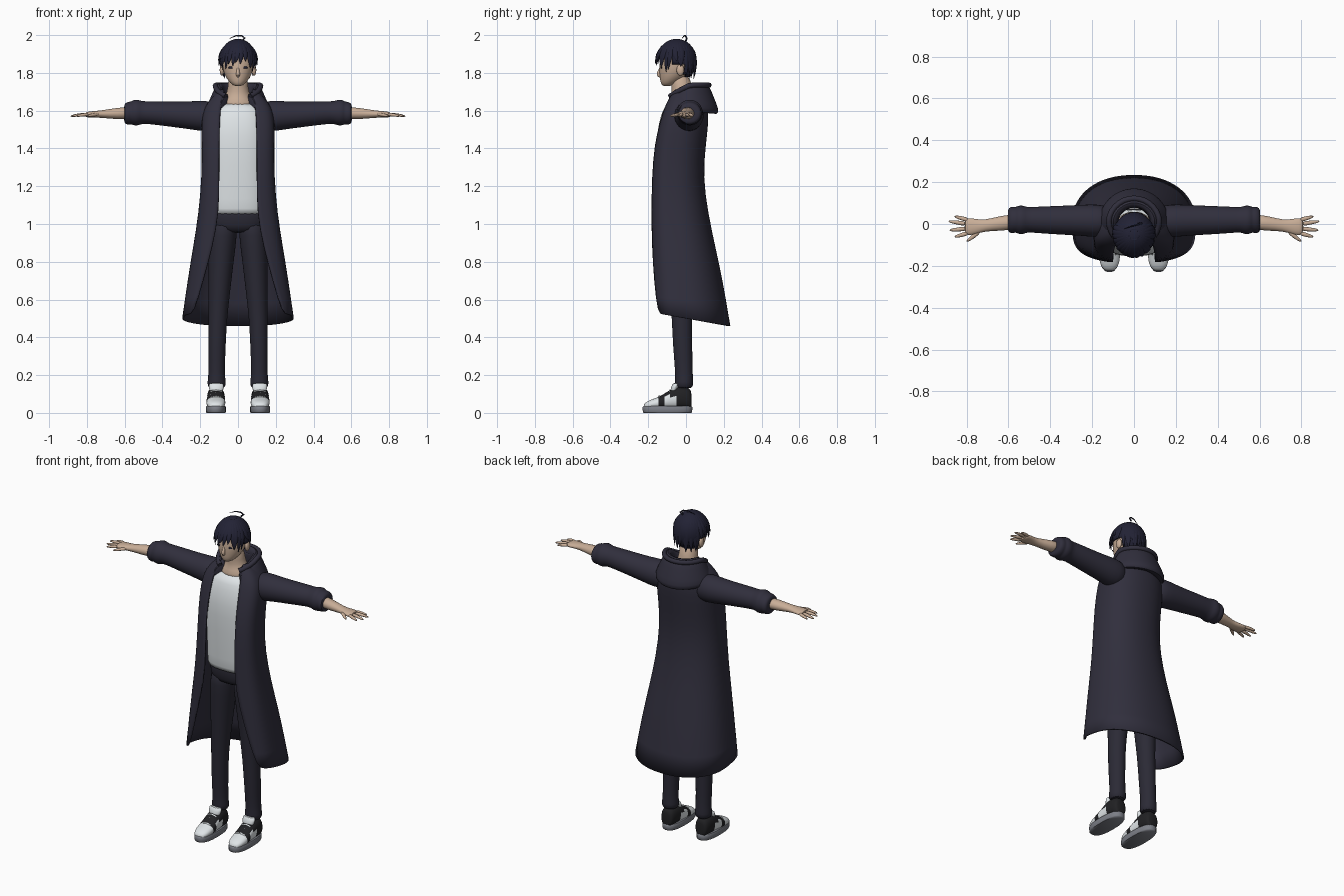
import bpy, bmesh, math, random
from mathutils import Vector
from math import sin, cos, pi

random.seed(4)
cube = bpy.data.objects.get("Cube")
if cube:
    bpy.data.objects.remove(cube)


def material(name, rgb):
    m = bpy.data.materials.new(name)
    m.use_nodes = True
    m.diffuse_color = (*rgb, 1)
    m.node_tree.nodes["Principled BSDF"].inputs["Base Color"].default_value = (*rgb, 1)
    return m


COAT = material("navy coat", (0.030, 0.028, 0.046))
PANTS = material("dark trousers", (0.024, 0.023, 0.036))
HAIR = material("midnight hair", (0.016, 0.016, 0.035))
SKIN = material("skin", (0.58, 0.42, 0.31))
WHITE = material("white cloth", (0.74, 0.78, 0.80))
SOLE = material("grey rubber", (0.20, 0.21, 0.24))
BLACK = material("black leather", (0.015, 0.015, 0.017))


def finish(name, bm, mats, sub=1, thick=0):
    bmesh.ops.recalc_face_normals(bm, faces=bm.faces)
    me = bpy.data.meshes.new(name)
    bm.to_mesh(me)
    bm.free()
    for m in mats:
        me.materials.append(m)
    me.shade_smooth()
    me.set_sharp_from_angle(angle=math.radians(60))
    ob = bpy.data.objects.new(name, me)
    bpy.context.collection.objects.link(ob)
    if sub:
        ob.modifiers.new("smooth", "SUBSURF").levels = sub
        ob.modifiers["smooth"].render_levels = sub
    if thick:
        s = ob.modifiers.new("cloth", "SOLIDIFY")
        s.thickness, s.offset = thick, 0
    return ob


def skin_rings(bm, rings, closed=True, caps=True):
    rows = [[bm.verts.new(p) for p in r] for r in rings]
    n = len(rows[0])
    for a, b in zip(rows, rows[1:]):
        for i in range(n if closed else n - 1):
            j = (i + 1) % n
            bm.faces.new((a[i], a[j], b[j], b[i]))
    if caps:
        bm.faces.new(rows[0])
        bm.faces.new(rows[-1])


def loft(name, rings, mat, closed=True, caps=True, sub=1, thick=0):
    bm = bmesh.new()
    skin_rings(bm, rings, closed, caps)
    return finish(name, bm, [mat], sub, thick)


def ring(c, a, b, axis="z", n=2, seg=16):
    """Superellipse around c in the plane across the axis."""
    pts = []
    for i in range(seg):
        t = 2 * pi * (i + 0.5) / seg
        r = (abs(cos(t)) ** n + abs(sin(t)) ** n) ** (-1 / n)
        u, v = a * r * cos(t), b * r * sin(t)
        off = {"z": (u, v, 0), "x": (0, u, v), "y": (u, 0, v)}[axis]
        pts.append(Vector(c) + Vector(off))
    return pts


def tube_rings(pts, widths, up, flat=1.0, seg=8):
    """Rings along a path; up gives the thin direction at a point."""
    pts, out = [Vector(p) for p in pts], []
    for i, p in enumerate(pts):
        t = (pts[min(i + 1, len(pts) - 1)] - pts[max(i - 1, 0)]).normalized()
        side = t.cross(up(p)).normalized()
        nor = side.cross(t)
        out.append([p + widths[i] * (side * cos(k * 2 * pi / seg) + nor * flat * sin(k * 2 * pi / seg))
                    for k in range(seg)])
    return out


def up_z(p):
    return Vector((0, 0, 1))


def up_y(p):
    return Vector((0, 1, 0))


def ball(name, c, r, mat):
    bm = bmesh.new()
    bmesh.ops.create_uvsphere(bm, u_segments=16, v_segments=10, radius=1)
    for v in bm.verts:
        v.co = Vector([c[i] + v.co[i] * r[i] for i in range(3)])
    return finish(name, bm, [mat], 0)


# Long open coat: half width, front, back and half opening at each height
coat_rows = []
for z, w, yf, yb, o in [(.53, .29, -.17, .23, .235), (.70, .262, -.176, .19, .185), (.88, .232, -.18, .15, .135),
                        (1.06, .203, -.18, .112, .10), (1.25, .187, -.178, .085, .10), (1.42, .187, -.165, .10, .10),
                        (1.54, .19, -.135, .115, .097), (1.62, .175, -.11, .112, .092),
                        (1.67, .13, -.085, .095, .082), (1.71, .095, -.06, .08, .07)]:
    cy = (yf + yb) / 2 - 0.02
    start = math.atan(((w / o) ** 4 - 1) ** -0.25)
    row = []
    for i in range(33):
        t = start + (2 * pi - 2 * start) * i / 32
        front = cos(t) > 0
        n = 4 if front else 2.2
        r = (abs(cos(t)) ** n + abs(sin(t)) ** n) ** (-1 / n)
        y = cy - r * cos(t) * (cy - yf if front else yb - cy)
        drop = 0.07 * (y - yf) / (yb - yf) if z < 0.6 else 0
        row.append((w * r * sin(t), y, z - drop))
    coat_rows.append(row)
loft("long_coat", coat_rows, COAT, closed=False, caps=False, thick=0.01)

# Hood lying folded around the neck
hood_rows, rim = [], []
for i in range(25):
    t = math.radians(38 + 284 * i / 24)
    b = (1 - cos(t)) / 2
    k = min(1, b * 1.7)
    s = 0.84 + 0.16 * k
    prof = [(.07, 1.63), (.08, 1.66 + .08 * k), (.10, 1.672 + .083 * k), (.128, 1.665 + .06 * k), (.15, 1.655 + .01 * k),
            (.176, 1.63 - .025 * b), (.168, 1.615 - .04 * b), (.13, 1.60 - .01 * b)]
    hood_rows.append([(r * s * sin(t), -r * s * cos(t), z) for r, z in prof])
    rim.append((.122 * s * sin(t), -.122 * s * cos(t), 1.665 + .07 * k))
loft("hood", hood_rows, COAT)
loft("hood_rim", tube_rings(rim, [.014] * 25, up_z), COAT, sub=0)

# Shirt, hips, neck
loft("shirt", [ring((0, (f + b) / 2, z), w, (b - f) / 2, n=2.6, seg=24) for z, w, f, b in
               [(1.05, .155, -.135, .06), (1.06, .157, -.14, .06), (1.2, .155, -.148, .05), (1.42, .16, -.158, .06),
                (1.52, .16, -.148, .07), (1.6, .14, -.125, .07), (1.645, .11, -.10, .06)]], WHITE)
loft("hips", [ring((0, -.025, z), w, d, n=2.5, seg=24) for z, w, d in
              [(.95, .12, .075), (.99, .148, .092), (1.04, .152, .098), (1.1, .15, .098)]], PANTS)
loft("neck", [ring((0, y, z), a, b) for z, y, a, b in
              [(1.6, -.015, .11, .085), (1.65, -.018, .09, .075), (1.68, -.018, .066, .06), (1.72, -.022, .054, .054),
               (1.8, -.035, .052, .054)]], SKIN)

# Head with nose, ears and eyes
loft("head", [ring((0, (f + b) / 2, z), w, (b - f) / 2, seg=20) for z, w, f, b in
              [(1.73, .016, -.12, -.085), (1.738, .032, -.13, -.06), (1.755, .05, -.137, -.03), (1.785, .07, -.14, .01),
               (1.82, .082, -.143, .03), (1.87, .088, -.14, .045), (1.92, .082, -.125, .04), (1.96, .05, -.09, .01)]],
     SKIN)
loft("nose", tube_rings([(0, -.132, 1.835), (0, -.142, 1.81), (0, -.148, 1.79), (0, -.134, 1.776)],
                        [.005, .009, .013, .007], up_y), SKIN)
for s, side in ((1, "left"), (-1, "right")):
    ball(side + "_ear", (s * .085, -.03, 1.815), (.012, .02, .03), SKIN)
    ball(side + "_eye", (s * .036, -.131, 1.828), (.016, .004, .006), HAIR)

# Hair: cap, overlapping locks and one stray curl
CROWN = Vector((0, -.05, 1.865))
bm = bmesh.new()
bmesh.ops.create_uvsphere(bm, u_segments=28, v_segments=18, radius=1)
for v in bm.verts:
    v.co = CROWN + Vector((v.co.x * .096, v.co.y * .104, v.co.z * .112))
gone = [f for f in bm.faces for c in [f.calc_center_median()]
        if c.z < 1.775 or (c.z < 1.85 and c.y < -.01) or (c.z < 1.885 and c.y < -.07)]
bmesh.ops.delete(bm, geom=gone, context="FACES")
finish("hair_cap", bm, [HAIR], 0, 0.006)


def on_head(a, phi, lift=1.0):
    s = sin(phi) if phi < pi / 2 else max(sin(phi), 0.82)
    return CROWN + Vector((.1 * s * sin(a), -.108 * s * cos(a), .115 * cos(phi))) * lift


def outward(p):
    return (p - CROWN).normalized()


bm = bmesh.new()
for i in range(30):
    a = 2 * pi * i / 30
    turn = abs((a + pi) % (2 * pi) - pi)
    end = 1.82 if turn < 1.0 else 2.15 if turn < 1.4 else 1.75 if turn < 1.9 else 2.45
    end += random.uniform(-.22, .16)
    sway = random.uniform(-.16, .16)
    steps = [(.15, 0, 1), (.6, 0, 1), (1.15, 0, 1), ((1.15 + end) / 2, sway / 2, 1.01), (end, sway, 1.07)]
    pts = [on_head(a + d, p, l) for p, d, l in steps]
    skin_rings(bm, tube_rings(pts, [.006, .015, .019, .015, .001], outward, 0.4, 6))
finish("hair_locks", bm, [HAIR])
loft("hair_curl", tube_rings([(.02, .0, 1.97), (.036, .004, 1.984), (.02, -.002, 1.996), (-.01, -.01, 1.997),
                              (-.045, -.022, 1.982)], [.005, .005, .004, .003, .001], up_y), HAIR, sub=0)

for s, side in ((1, "left"), (-1, "right")):
    # Sleeve with rolled cuff
    loft(side + "_sleeve", [ring((s * x, y, z), a, b, "x") for x, y, z, a, b in
                            [(.10, .015, 1.57, .07, .075), (.18, .015, 1.572, .082, .085), (.25, .018, 1.575, .075, .075),
                             (.36, .018, 1.582, .07, .068), (.47, .02, 1.59, .064, .062), (.51, .02, 1.59, .06, .06),
                             (.53, .02, 1.59, .071, .071), (.555, .02, 1.59, .069, .069), (.565, .02, 1.588, .061, .061),
                             (.58, .02, 1.586, .066, .063), (.60, .018, 1.585, .06, .055), (.603, .018, 1.585, .045, .042)]],
         COAT)
    # Forearm, palm and fingers
    loft(side + "_forearm", [ring((s * x, y, z), a, b, "x") for x, y, z, a, b in
                             [(.56, .012, 1.588, .04, .035), (.64, .003, 1.585, .036, .031), (.715, -.008, 1.582, .027, .021),
                              (.75, -.012, 1.581, .036, .018), (.79, -.013, 1.58, .043, .016),
                              (.81, -.012, 1.578, .038, .013)]], SKIN)
    for name, base, mid, tip in [("index", (.79, -.042), (.825, -.053), (.86, -.062)),
                                 ("middle", (.80, -.022), (.84, -.026), (.885, -.03)),
                                 ("ring", (.80, .0), (.845, .007), (.89, .014)),
                                 ("little", (.79, .018), (.825, .028), (.86, .037)),
                                 ("thumb", (.735, -.03), (.77, -.062), (.802, -.084))]:
        path = [(s * p[0], p[1], z) for p, z in zip((base, mid, tip), (1.58, 1.578, 1.57))]
        loft(f"{side}_{name}_finger", tube_rings(path, [.0125, .011, .006], up_z, 0.85), SKIN)
    # Trouser leg
    loft(side + "_leg", [ring((s * x, y, z), a, b) for z, x, y, a, b in
                         [(1.03, .075, -.022, .07, .09), (.95, .078, -.022, .076, .09), (.8, .09, -.02, .068, .08),
                          (.62, .10, -.022, .057, .063), (.5, .107, -.022, .05, .054), (.35, .112, -.018, .047, .052),
                          (.2, .113, -.01, .043, .046), (.165, .113, -.01, .05, .05), (.125, .113, -.01, .05, .05)]], PANTS)
    # Shoe: sole, upper, tongue and laces
    loft(side + "_sole", [ring((s * .117, -.098, z), a, b, n=2.6, seg=24) for z, a, b in
                          [(0, .05, .126), (.006, .053, .131), (.03, .053, .132), (.036, .05, .128)]], SOLE, sub=0)
    bm = bmesh.new()
    skin_rings(bm, [ring((s * .117, y, .02 + (top - .02) / 2), w, (top - .02) / 2, "y", 2.5) for y, w, top in
                    [(-.225, .022, .045), (-.205, .04, .062), (-.175, .049, .074), (-.145, .051, .084), (-.115, .05, .102),
                     (-.085, .049, .122), (-.05, .048, .14), (-.01, .046, .14), (.02, .04, .13), (.03, .03, .11)]])
    for f in bm.faces:
        c = f.calc_center_median()
        patch = -.12 < c.y < -.05 and c.z < .085
        f.material_index = 0 if c.y < -.15 or patch else 1
    finish(side + "_shoe", bm, [WHITE, BLACK])
    loft(side + "_shoe_tongue", [ring((s * .115, y, z), w, d) for z, y, w, d in
                                 [(.10, -.07, .034, .02), (.14, -.058, .042, .02), (.16, -.052, .042, .018)]], WHITE)
    for k in range(3):
        y, z = -.142 + .028 * k, .087 + .0155 * k
        path = [(s * .117 + d, y + .008 * (k % 2), z - abs(d) * .25) for d in (-.03, 0, .03)]
        loft(f"{side}_lace_{k + 1}", tube_rings(path, [.005] * 3, up_z), WHITE, sub=0)
